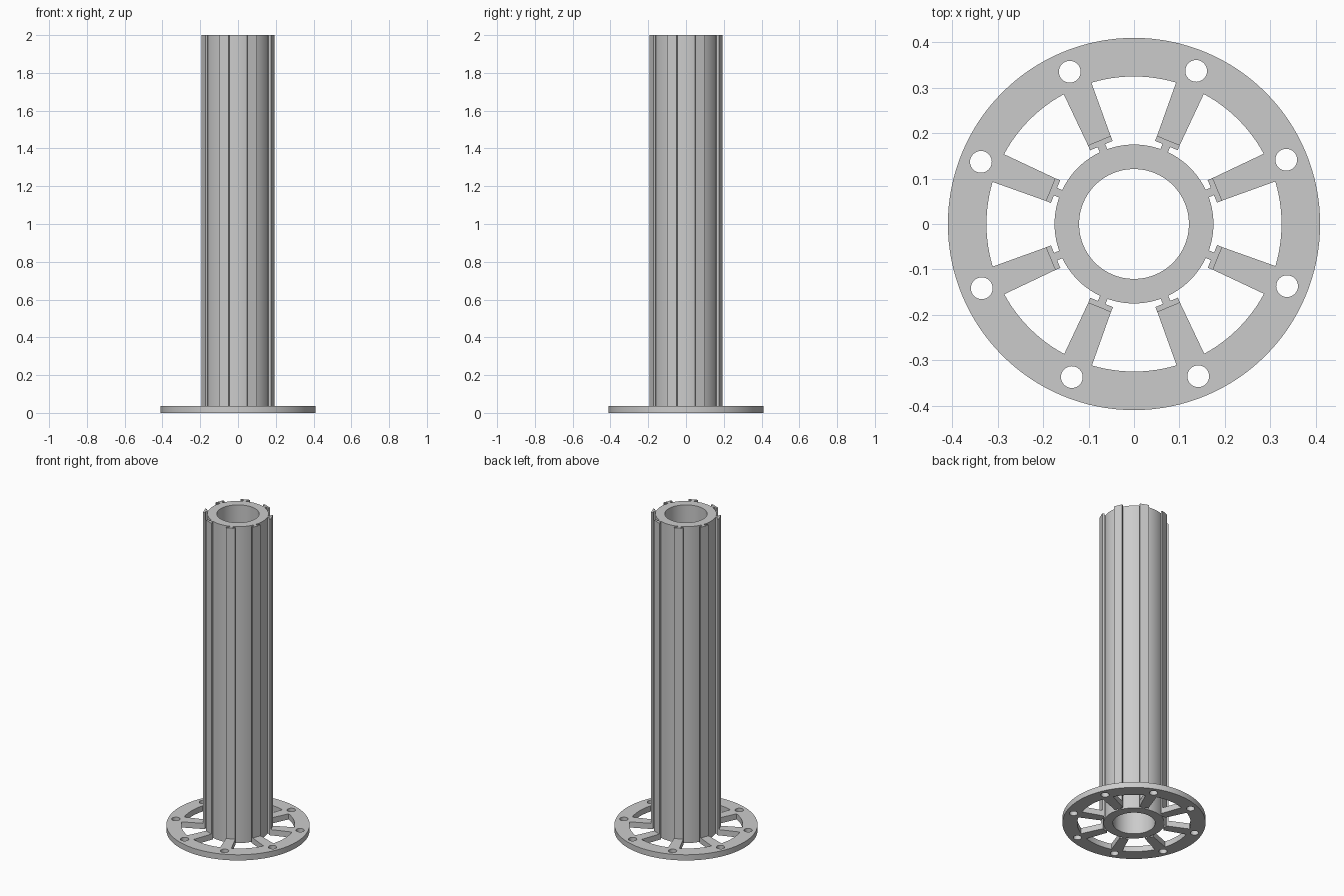
import bpy
import bmesh
from math import cos, sin, pi, radians, atan2, hypot, asin

if "Cube" in bpy.data.objects:
    bpy.data.objects.remove(bpy.data.objects["Cube"], do_unlink=True)

COUNT = 8
STEP = 2 * pi / COUNT
START = radians(22.6)
HEIGHT, PLATE = 2.0, 0.036
TUBE_IN, TUBE_OUT = 0.121, 0.175
RIM_IN, RIM_OUT = 0.325, 0.41
BAR_IN, BAR_OUT, BAR_HALF = 0.187, 0.199, 0.027
STEM_HALF, SPOKE_HALF = 0.009, 0.033

grey = bpy.data.materials.new("grey metal")
grey.use_nodes = True
colour = (0.6, 0.6, 0.6, 1)
grey.diffuse_color = colour
grey.node_tree.nodes["Principled BSDF"].inputs["Base Color"].default_value = colour


def circle(radius, n, cx=0, cy=0):
    return [(cx + radius * cos(2 * pi * i / n), cy + radius * sin(2 * pi * i / n))
            for i in range(n)]


def repeated_outline(local, radius, arc_steps):
    """Repeat a feature (radial, sideways) around a circle, joined by arcs."""
    points = []
    half = asin(local[-1][1] / radius)
    for k in range(COUNT):
        a = START + k * STEP
        for r, s in local:
            points.append((r * cos(a) - s * sin(a), r * sin(a) + s * cos(a)))
        for i in range(1, arc_steps):
            b = a + half + (STEP - 2 * half) * i / arc_steps
            points.append((radius * cos(b), radius * sin(b)))
    return points


def extruded(name, loops, height):
    """Fill nested outlines and extrude them upward."""
    bm = bmesh.new()
    edges = []
    for loop in loops:
        verts = [bm.verts.new((x, y, 0)) for x, y in loop]
        edges += [bm.edges.new((v, verts[i - 1])) for i, v in enumerate(verts)]
    bmesh.ops.triangle_fill(bm, edges=edges, use_beauty=True, normal=(0, 0, 1))
    result = bmesh.ops.extrude_face_region(bm, geom=bm.faces[:])
    moved = [g for g in result["geom"] if isinstance(g, bmesh.types.BMVert)]
    bmesh.ops.translate(bm, verts=moved, vec=(0, 0, height))
    bmesh.ops.recalc_face_normals(bm, faces=bm.faces[:])
    mesh = bpy.data.meshes.new(name)
    bm.to_mesh(mesh)
    bm.free()
    mesh.materials.append(grey)
    obj = bpy.data.objects.new(name, mesh)
    bpy.context.collection.objects.link(obj)
    bpy.ops.object.select_all(action="DESELECT")
    obj.select_set(True)
    bpy.context.view_layer.objects.active = obj
    bpy.ops.object.shade_smooth_by_angle(angle=radians(20))
    return obj


# Tall hollow tube with T-shaped rails along its outside
foot = (TUBE_OUT ** 2 - STEM_HALF ** 2) ** 0.5
right_half = [(foot, -STEM_HALF), (BAR_IN, -STEM_HALF),
              (BAR_IN, -BAR_HALF), (BAR_OUT, -BAR_HALF)]
rail = right_half + [(r, -s) for r, s in reversed(right_half)]
extruded("railed_tube", [repeated_outline(rail, TUBE_OUT, 10), circle(TUBE_IN, 96)], HEIGHT)

# Base flange with tapered spokes reaching the rails, and bolt holes
root = (RIM_IN ** 2 - SPOKE_HALF ** 2) ** 0.5
spoke = [(root, -SPOKE_HALF), (BAR_OUT, -BAR_HALF),
         (BAR_OUT, BAR_HALF), (root, SPOKE_HALF)]
bolt_holes = []
for k in range(COUNT):
    a = radians(22.9) + k * STEP
    bolt_holes.append(circle(0.024, 32, 0.364 * cos(a), 0.364 * sin(a)))
extruded("spoked_flange",
         [circle(RIM_OUT, 128), repeated_outline(spoke, RIM_IN, 12)] + bolt_holes, PLATE)
